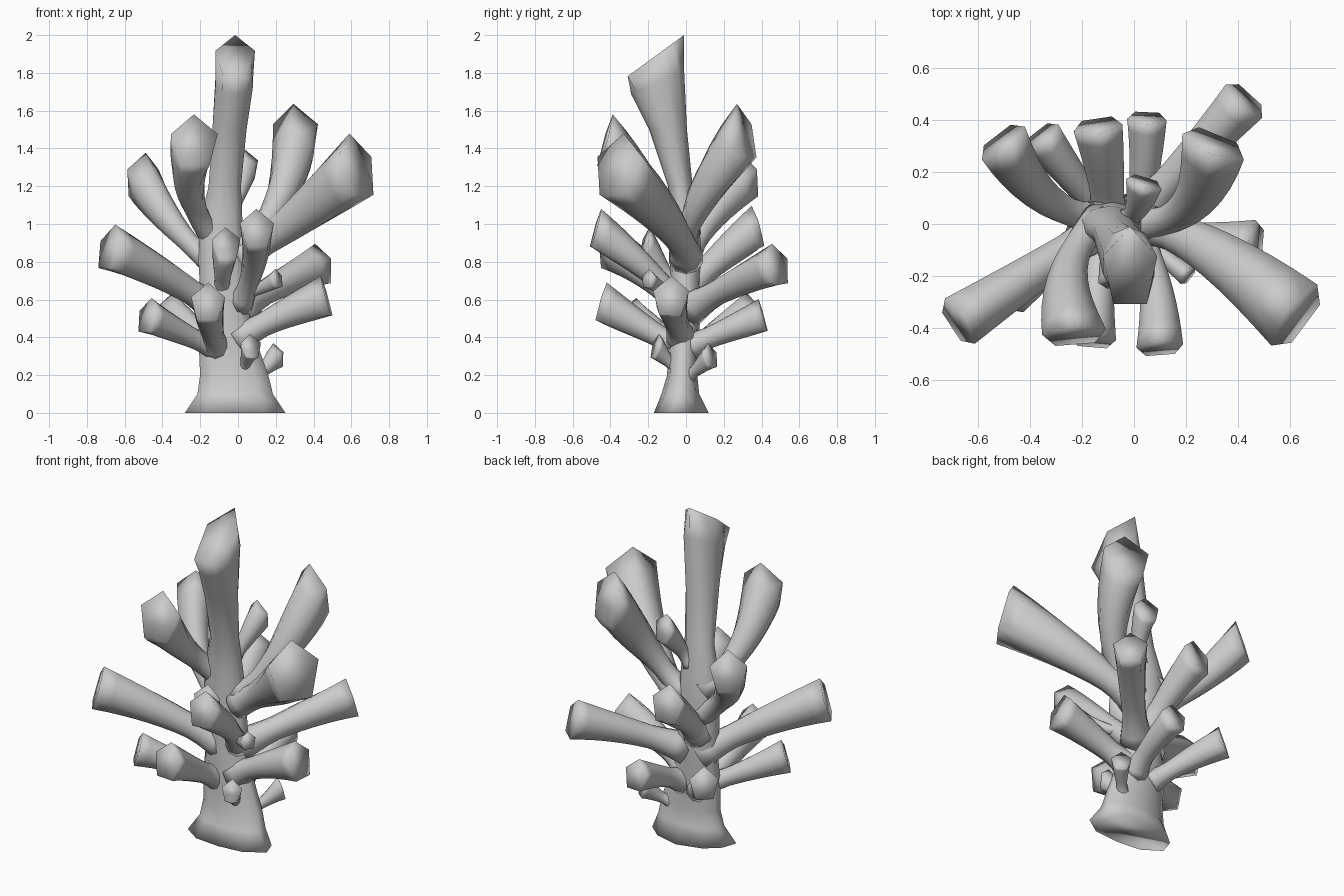
import bpy, bmesh, math
from mathutils import Vector

cube = bpy.data.objects.get("Cube")
if cube:
    bpy.data.objects.remove(cube, do_unlink=True)

stone = bpy.data.materials.new("pale_grey")
stone.use_nodes = True
COLOUR = (0.6, 0.6, 0.6, 1)
stone.diffuse_color = COLOUR
stone.node_tree.nodes["Principled BSDF"].inputs["Base Color"].default_value = COLOUR

SIDES = 10
UP = Vector((0, 0, 1))


def section(blend):
    """Unit cross-section: round at blend 0, a pentagon with its apex up at blend 1."""
    pts = []
    for i in range(SIDES):
        a = math.tau * i / SIDES
        r = 1 - blend * (1 - math.cos(math.pi / 5)) * (i % 2)
        pts.append((r * math.sin(a), r * math.cos(a)))
    return pts


def loft(name, rings):
    """Skin a list of rings, close both ends and shade smooth all over."""
    bm = bmesh.new()
    loops = [[bm.verts.new(p) for p in ring] for ring in rings]
    for low, high in zip(loops, loops[1:]):
        for i in range(SIDES):
            j = (i + 1) % SIDES
            bm.faces.new((low[i], low[j], high[j], high[i]))
    bm.faces.new(loops[0])
    bm.faces.new(loops[-1])
    bmesh.ops.recalc_face_normals(bm, faces=bm.faces)
    for face in bm.faces:
        face.smooth = True
    mesh = bpy.data.meshes.new(name)
    bm.to_mesh(mesh)
    bm.free()
    mesh.materials.append(stone)
    bpy.context.collection.objects.link(bpy.data.objects.new(name, mesh))


def branch(name, start, middle, tip, neck, end, steps=10):
    """Curved branch that widens to a steep, obliquely cut end."""
    a, b, c = Vector(start), Vector(middle), Vector(tip)
    outward = c - b
    outward.z = 0
    cut = (outward.normalized() + UP * 0.28).normalized()
    rings = []
    for k in range(steps + 1):
        t = k / steps
        # quadratic through the three points
        centre = a * (1 - t) * (1 - 2 * t) + b * 4 * t * (1 - t) + c * t * (2 * t - 1)
        along = a * (4 * t - 3) + b * (4 - 8 * t) + c * (4 * t - 1)
        normal = along.normalized().lerp(cut, t ** 4).normalized()
        side = normal.cross(UP).normalized()
        rise = side.cross(normal)
        # flared root, slender neck, wide end
        radius = neck + (end - neck) * t ** 1.6 + neck * 0.6 * max(0, 1 - 3 * t) ** 1.5
        rings.append([centre + side * x * radius + rise * y * radius * (1 + 0.2 * t ** 2)
                      for x, y in section(t ** 4)])
    loft(name, rings)


# Trunk: centre x, centre y, height, half width, half depth
trunk = [
    (-.015, -.035, 0, .265, .145),
    (-.015, -.03, .1, .21, .1),
    (-.02, -.02, .2, .19, .08),
    (-.05, -.015, .35, .165, .08),
    (-.065, -.01, .5, .135, .085),
    (-.085, 0, .8, .13, .085),
    (-.09, -.005, 1, .12, .075),
    (-.07, -.03, 1.2, .09, .065),
    (-.045, -.095, 1.5, .095, .1),
    (-.02, -.15, 1.75, .105, .14),
    (-.015, -.175, 1.88, .11, .165),
]
rings = []
for n, (cx, cy, z, rx, ry) in enumerate(trunk):
    last = len(trunk) - 1
    slope = {last: 0.73, last - 1: 0.45}.get(n, 0)
    wave = 0.07 if n == 0 else 0
    ring = []
    for i, (x, y) in enumerate(section(1 if n == last else 0)):
        w = 1 + wave * math.cos(3 * math.tau * i / SIDES)
        ring.append((cx + x * rx * w, cy + y * ry * w, z + slope * y * ry))
    rings.append(ring)
loft("trunk", rings)

# Upper branches, the two on the left forking from a shared root
branch("upper_front_left_branch", (0, 0, .82), (.27, -.09, 1.0), (.63, -.36, 1.3), .06, .155)
branch("upper_front_right_branch", (-.13, .02, .93), (-.25, -.18, 1.16), (-.23, -.43, 1.43), .045, .13)
branch("upper_back_left_branch", (0, 0, .86), (.21, .07, 1.11), (.31, .31, 1.48), .045, .135)
branch("upper_back_right_branch", (-.12, .02, .78), (-.34, .1, .99), (-.51, .32, 1.25), .045, .11)
branch("upper_back_twig", (-.04, .01, 1.06), (.01, .06, 1.18), (.04, .16, 1.31), .03, .075)

# Middle branches
branch("middle_right_branch", (-.1, 0, .53), (-.36, -.17, .71), (-.68, -.38, .87), .06, .11)
branch("middle_front_branch", (.01, -.02, .57), (.08, -.22, .77), (.1, -.48, .97), .045, .095)
branch("middle_back_left_branch", (0, .02, .55), (.22, .25, .68), (.43, .48, .78), .06, .1)
branch("middle_back_branch", (-.1, .02, .67), (-.11, .18, .82), (-.14, .38, .98), .06, .1)
branch("middle_front_twig", (-.08, -.03, .66), (-.08, -.13, .75), (-.06, -.22, .89), .035, .08)
branch("middle_left_twig", (.02, -.04, .62), (.12, -.13, .66), (.21, -.2, .71), .025, .045)

# Lower branches
branch("lower_left_branch", (0, -.02, .39), (.22, -.06, .51), (.47, -.08, .61), .055, .1)
branch("lower_right_branch", (-.1, -.02, .33), (-.29, -.14, .42), (-.48, -.28, .51), .045, .085)
branch("lower_front_branch", (-.11, -.03, .34), (-.14, -.22, .45), (-.16, -.45, .58), .05, .095)
branch("lower_back_right_branch", (-.1, .02, .32), (-.22, .16, .43), (-.36, .34, .54), .045, .085)
branch("lower_back_branch", (.01, .02, .35), (.04, .2, .43), (.05, .41, .51), .05, .08)
branch("lower_front_twig", (.03, -.05, .24), (.05, -.11, .29), (.07, -.16, .35), .025, .06)
branch("lower_back_left_twig", (.09, .01, .19), (.15, .07, .24), (.2, .13, .3), .025, .06)
